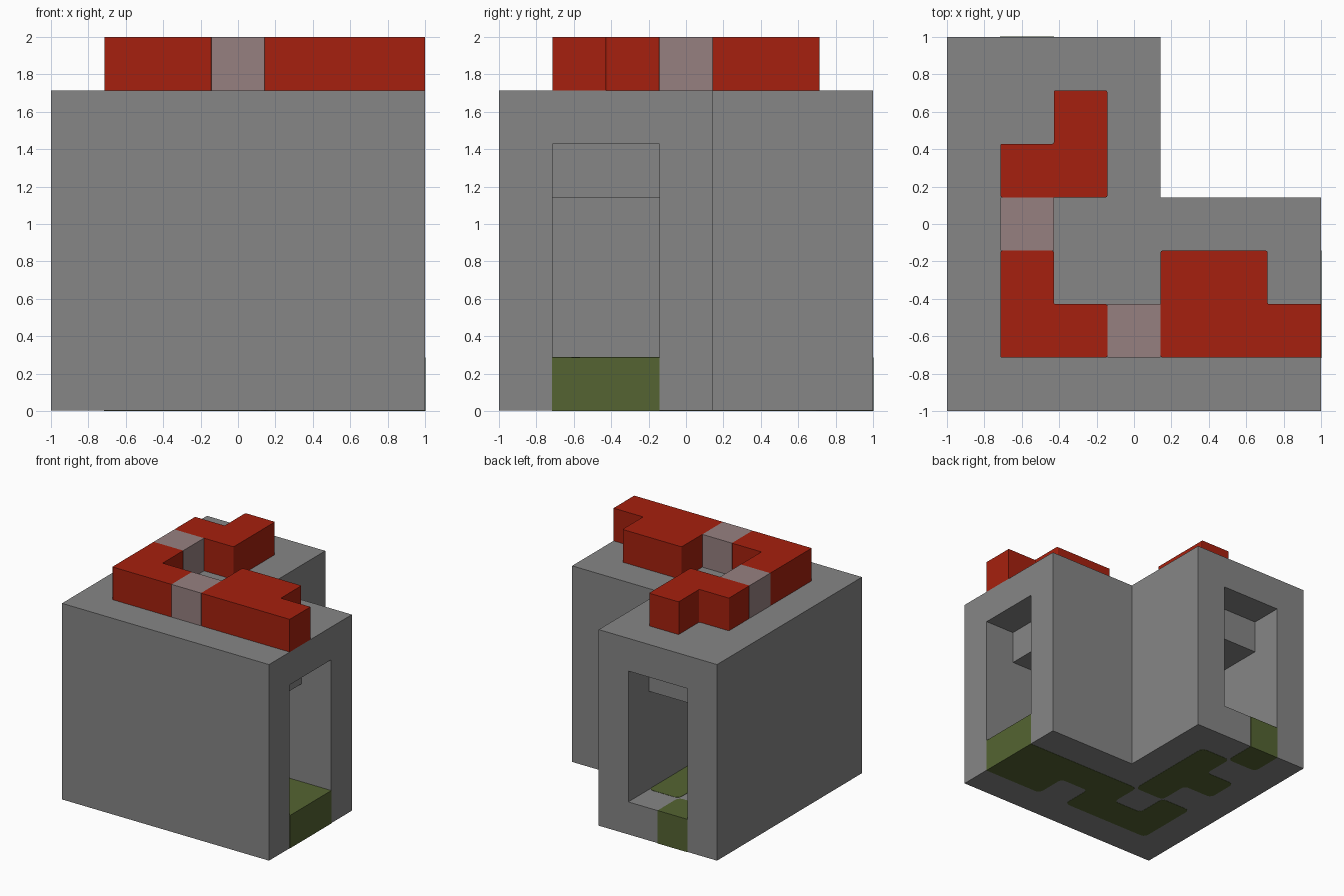
import bpy, bmesh

if "Cube" in bpy.data.objects:
    bpy.data.objects.remove(bpy.data.objects["Cube"])

U = 2 / 7  # one grid unit; the model fills a 7 x 7 x 7 grid


def material(name, rgb):
    mat = bpy.data.materials.new(name)
    mat.use_nodes = True
    mat.diffuse_color = (*rgb, 1)
    node = mat.node_tree.nodes["Principled BSDF"]
    node.inputs["Base Color"].default_value = (*rgb, 1)
    node.inputs["Roughness"].default_value = 0.8
    return mat


GREY = material("stone_grey", (0.238, 0.238, 0.238))
RED = material("brick_red", (0.381, 0.0144, 0.0044))
PINK = material("greyed_pink", (0.305, 0.216, 0.216))
GREEN = material("moss_green", (0.089, 0.127, 0.032))

SIDES = [(1, 0, 0), (-1, 0, 0), (0, 1, 0), (0, -1, 0), (0, 0, 1), (0, 0, -1)]


def block_shape(name, cells, mat, rounding=0, swell=0):
    """Solid made of unit cells: outer skin only, flat areas merged."""
    bm = bmesh.new()
    cells = set(cells)
    for cell in cells:
        for side in SIDES:
            if tuple(c + s for c, s in zip(cell, side)) in cells:
                continue
            axis = next(i for i in range(3) if side[i])
            a, b = (axis + 1) % 3, (axis + 2) % 3
            corners = []
            for da, db in ((0, 0), (1, 0), (1, 1), (0, 1)):
                p = list(cell)
                p[axis] += side[axis] > 0
                p[a] += da
                p[b] += db
                corners.append(bm.verts.new((p[0] * U - 1, p[1] * U - 1, p[2] * U)))
            bm.faces.new(corners if side[axis] > 0 else corners[::-1])
    bmesh.ops.remove_doubles(bm, verts=bm.verts, dist=0.001)
    bmesh.ops.dissolve_limit(bm, angle_limit=0.01, verts=bm.verts, edges=bm.edges)
    # Round upright corners, except those flush with the outer walls
    if rounding:
        upright = [e for e in bm.edges
                   if abs(e.verts[0].co.z - e.verts[1].co.z) > 0.1
                   and max(e.verts[0].co.xy) < 0.99]
        bmesh.ops.bevel(bm, geom=upright, offset=rounding, segments=3,
                        profile=0.5, affect='EDGES')
    # Let inlays stand slightly proud of what surrounds them
    bm.normal_update()
    for v in bm.verts:
        v.co += v.normal * swell
        v.co.z = max(v.co.z, 0)
    mesh = bpy.data.meshes.new(name)
    bm.to_mesh(mesh)
    bm.free()
    mesh.materials.append(mat)
    obj = bpy.data.objects.new(name, mesh)
    bpy.context.collection.objects.link(obj)
    return obj


# L-shaped housing with a corner tunnel and taller doorways at both ends
def in_tunnel(x, y, z):
    along = (y in (1, 2) and x >= 1) or (x in (1, 2) and y >= 1)
    ceiling = 5 if x == 6 or y == 6 else 4
    return along and 1 <= z < ceiling


housing = block_shape("housing", [
    (x, y, z) for x in range(7) for y in range(7) for z in range(6)
    if (x < 4 or y < 4) and not in_tunnel(x, y, z)], GREY)
for v in housing.data.vertices:
    v.co.z = max(v.co.z, 0.002)  # keeps the floor inlays visible below


def layer(cells, z):
    return [(x, y, z) for x, y in cells]


# Green inlays running through the tunnel floor
floor_inlays = {
    "floor_inlay_long": [(6, 1), (5, 1), (6, 2), (5, 2), (4, 2), (3, 2),
                         (3, 1), (2, 1), (1, 1), (1, 2)],
    "floor_inlay_middle": [(2, 3), (2, 4), (2, 5), (1, 4)],
    "floor_inlay_end": [(1, 6)],
}
for name, cells in floor_inlays.items():
    block_shape(name, layer(cells, 0), GREEN, rounding=0.04, swell=0.003)

# Red blocks on the roof
roof_blocks = {
    "roof_block_corner": [(1, 1), (2, 1), (1, 2)],
    "roof_block_right": [(4, 1), (5, 1), (6, 1), (4, 2), (5, 2)],
    "roof_block_back": [(1, 4), (2, 4), (2, 5)],
}
for name, cells in roof_blocks.items():
    block_shape(name, layer(cells, 6), RED, rounding=0.008)

# Pale links between the roof blocks
block_shape("roof_link_front", layer([(3, 1)], 6), PINK)
block_shape("roof_link_side", layer([(1, 3)], 6), PINK)
